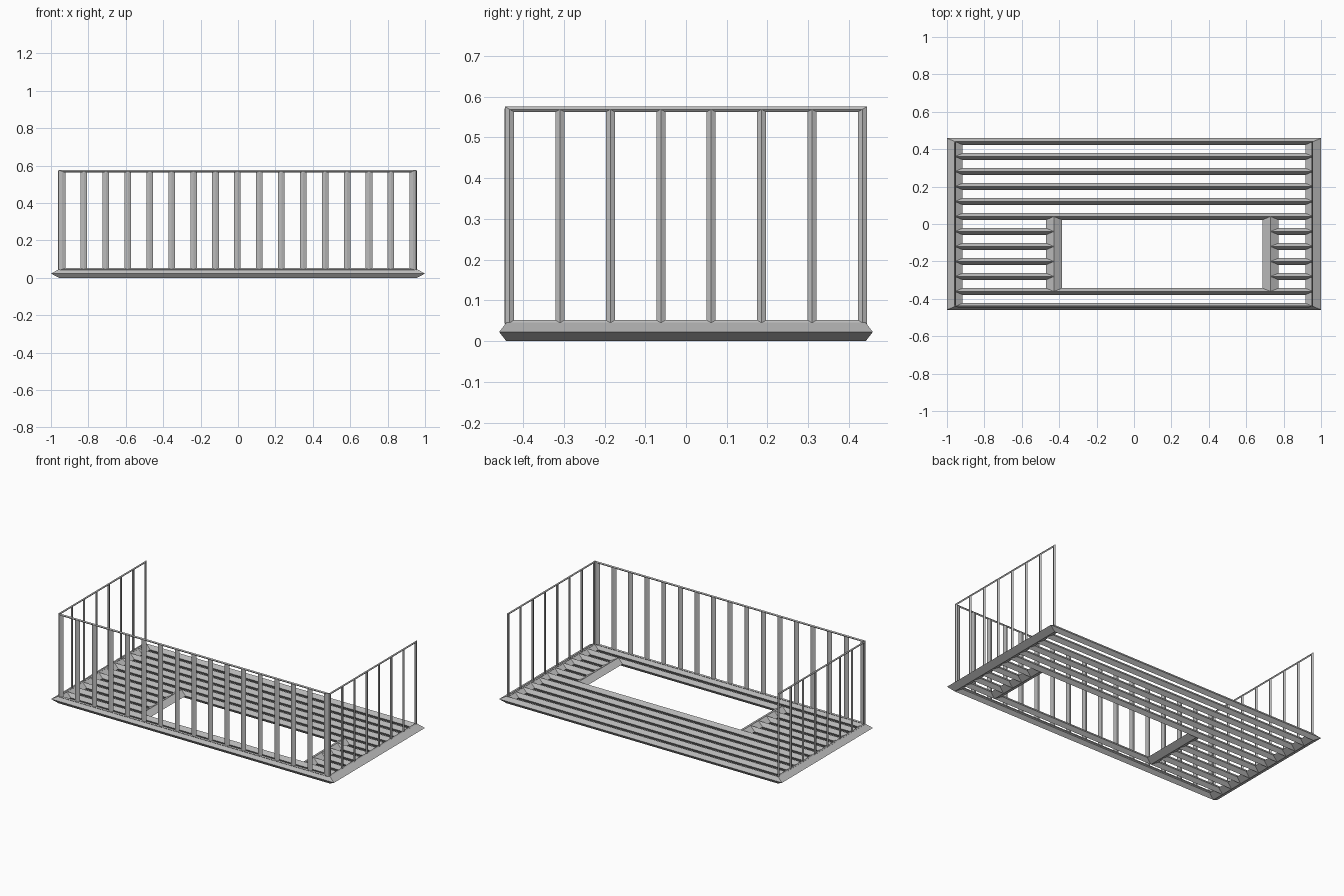
import bpy, bmesh
from mathutils import Vector

if "Cube" in bpy.data.objects:
    bpy.data.objects.remove(bpy.data.objects["Cube"])

grey = bpy.data.materials.new("plain_grey")
grey.diffuse_color = (0.5, 0.5, 0.5, 1)
grey.use_nodes = True
grey.node_tree.nodes["Principled BSDF"].inputs["Base Color"].default_value = grey.diffuse_color

X, Y, Z = Vector((1, 0, 0)), Vector((0, 1, 0)), Vector((0, 0, 1))


def sweep(name, loops, closed):
    """Skin a chain of four-point diamond sections."""
    bm = bmesh.new()
    rings = [[bm.verts.new(p) for p in loop] for loop in loops]
    pairs = list(zip(rings, rings[1:]))
    if closed:
        pairs.append((rings[-1], rings[0]))
    for a, b in pairs:
        for i in range(4):
            j = (i + 1) % 4
            bm.faces.new((a[i], a[j], b[j], b[i]))
    if not closed:
        bm.faces.new(rings[0])
        bm.faces.new(rings[-1][::-1])
    bmesh.ops.recalc_face_normals(bm, faces=bm.faces)
    mesh = bpy.data.meshes.new(name)
    bm.to_mesh(mesh)
    bm.free()
    mesh.materials.append(grey)
    ob = bpy.data.objects.new(name, mesh)
    bpy.context.collection.objects.link(ob)
    return ob


def bar(name, start, end, u, v):
    """Straight diamond bar; u and v are its half-width vectors."""
    start, end = Vector(start), Vector(end)
    return sweep(name, [[p + u, p + v, p - u, p - v] for p in (start, end)], False)


def frame(name, centre, a, b, wa, wb, n):
    """Mitred rectangular frame: half sizes a, b, half widths wa, wb, depth n."""
    loops = []
    for s, t in ((1, 1), (-1, 1), (-1, -1), (1, -1)):
        p = Vector(centre) + a * s + b * t
        w = wa * s + wb * t
        loops.append([p + w, p + n, p - w, p - n])
    return sweep(name, loops, True)


# Floor frame
H = 0.0226
EX, EY = 0.958, 0.441
WX, WY = 0.042, 0.0175
frame("floor_frame", (0, 0, H), X * EX, Y * EY, X * WX, Y * WY, Z * H)

# Floor joists, split in two where the opening is
LEFT, RIGHT = -0.428, 0.73
step = 2 * EY / 11
ys = [EY - step * k for k in range(12)]
for k in range(1, 11):
    spans = [(-EX, LEFT), (RIGHT, EX)] if 6 <= k <= 9 else [(-EX, EX)]
    for x0, x1 in spans:
        bar("floor_joist", (x0, ys[k], H), (x1, ys[k], H), Y * WY, Z * H)

# Trimmers at both ends of the opening
for x in (LEFT, RIGHT):
    bar("opening_trimmer", (x, ys[5], H), (x, ys[10], H), X * WX, Z * H)

# Railings: a thin mitred frame filled with evenly spaced posts
Z0, Z1, WZ, T = 0.045, 0.569, 0.0065, 0.005


def railing(name, centre, along, half, width, normal, bays):
    c = Vector(centre)
    mid = c + Z * (Z0 + Z1) / 2
    frame(name + "_rail", mid, along * half, Z * (Z1 - Z0) / 2,
          along * width, Z * WZ, normal * T)
    for i in range(1, bays):
        p = c + along * (half * (2 * i / bays - 1))
        bar(name + "_post", p + Z * Z0, p + Z * Z1, along * width, normal * T)


railing("front", (-0.003, -0.441, 0), X, 0.938, 0.0175, Y, 16)
railing("left", (-0.957, 0, 0), Y, 0.433, 0.011, X, 7)
railing("right", (0.953, 0, 0), Y, 0.433, 0.011, X, 7)
